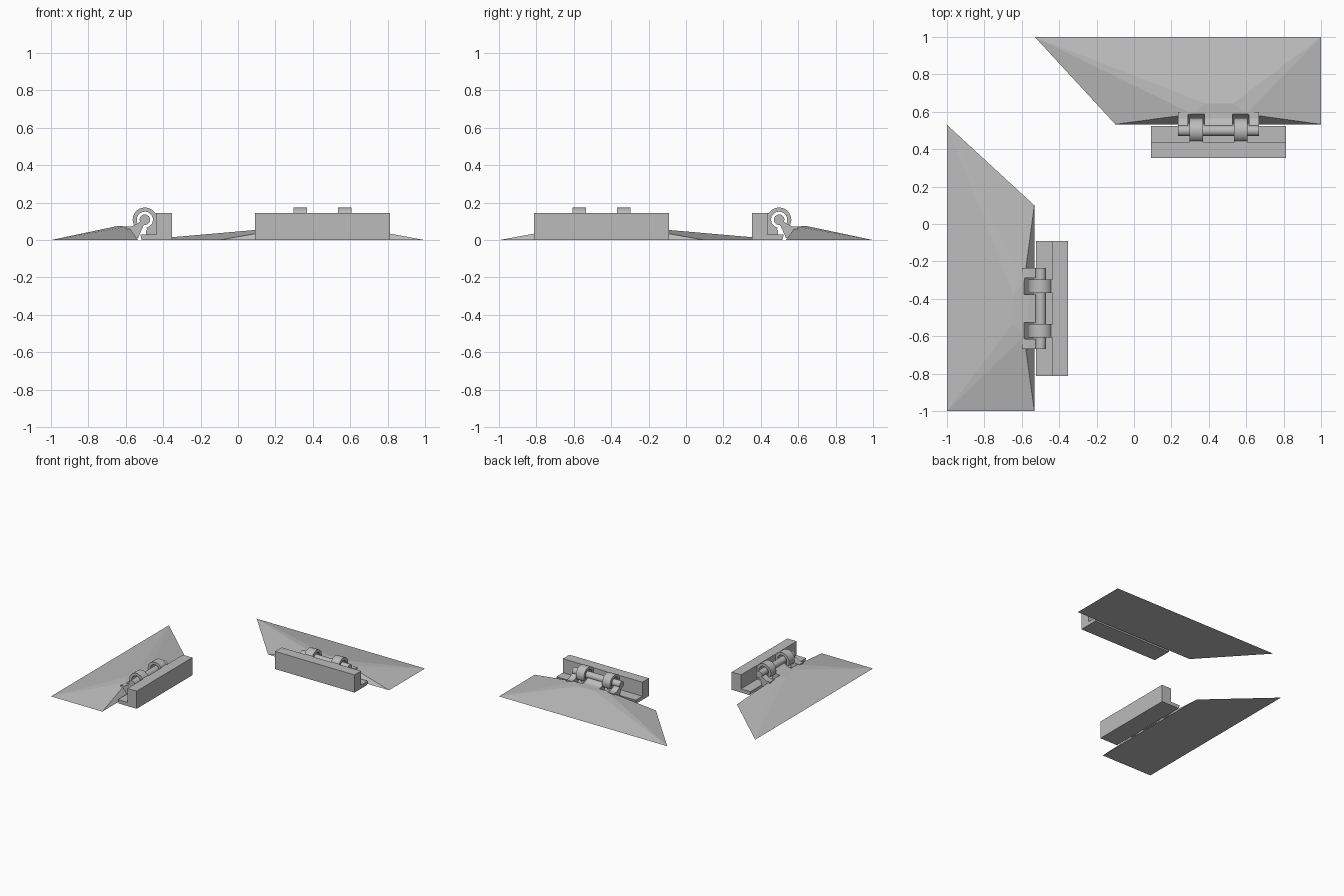
import bpy, bmesh, math
from mathutils import Matrix

if "Cube" in bpy.data.objects:
    bpy.data.objects.remove(bpy.data.objects["Cube"])

grey = bpy.data.materials.new("light grey")
grey.diffuse_color = (0.5, 0.5, 0.5, 1)
grey.use_nodes = True
grey.node_tree.nodes["Principled BSDF"].inputs["Base Color"].default_value = grey.diffuse_color

PV, PZ = 0.498, 0.109               # hinge pin centre (y, z)
KNUCKLES = [(0.297, 0.368), (0.535, 0.608)]
MIRROR = Matrix(((0, -1, 0, 0), (-1, 0, 0, 0), (0, 0, 1, 0), (0, 0, 0, 1)))


def make(name, verts, faces, flip=False, smooth=False):
    me = bpy.data.meshes.new(name)
    me.from_pydata(verts, [], faces)
    if flip:
        me.transform(MIRROR)
    bm = bmesh.new()
    bm.from_mesh(me)
    bmesh.ops.recalc_face_normals(bm, faces=bm.faces)
    bm.to_mesh(me)
    bm.free()
    me.materials.append(grey)
    ob = bpy.data.objects.new(name, me)
    bpy.context.collection.objects.link(ob)
    if smooth:
        bpy.ops.object.select_all(action='DESELECT')
        ob.select_set(True)
        bpy.context.view_layer.objects.active = ob
        bpy.ops.object.shade_smooth_by_angle(angle=math.radians(30))
    return ob


def extrude(name, profile, x0, x1, flip, smooth=False):
    """Sweep a (y, z) profile along x."""
    n = len(profile)
    verts = [(x, y, z) for x in (x0, x1) for y, z in profile]
    faces = [tuple(range(n)), tuple(range(n, 2 * n))]
    faces += [(i, (i + 1) % n, n + (i + 1) % n, n + i) for i in range(n)]
    return make(name, verts, faces, flip, smooth)


def arc(r, a0, a1, n):
    return [(PV + r * math.cos(math.radians(a0 + (a1 - a0) * i / n)),
             PZ + r * math.sin(math.radians(a0 + (a1 - a0) * i / n))) for i in range(n + 1)]


for side, flip in (("back", False), ("left", True)):
    # tapered wedge plate with a small flat crown
    wedge = make(side + "_wedge_plate",
                 [(-0.53, 1, 0), (1, 1, 0), (1, 0.533, 0), (-0.10, 0.533, 0),
                  (0.38, 0.645, 0.075), (0.53, 0.645, 0.075),
                  (0.60, 0.588, 0.073), (0.31, 0.588, 0.073)],
                 [(0, 1, 2, 3), (0, 1, 5, 4), (1, 2, 6), (1, 6, 5),
                  (2, 3, 7, 6), (3, 0, 7), (0, 4, 7), (4, 5, 6, 7)], flip)
    # round clearance notches for the knuckles
    for i, (a, b) in enumerate(KNUCKLES):
        cutter = extrude(side + "_notch_cutter", arc(0.075, 0, 345, 23), a - 0.008, b + 0.008, flip)
        cutter.hide_render = True
        cutter.hide_viewport = True
        m = wedge.modifiers.new("notch", 'BOOLEAN')
        m.operation, m.solver, m.object = 'DIFFERENCE', 'EXACT', cutter

    # clip block with low ledge
    extrude(side + "_clip_block",
            [(0.352, 0), (0.515, 0), (0.523, 0.03), (0.437, 0.03), (0.437, 0.145), (0.352, 0.145)],
            0.09, 0.813, flip)

    # open knuckles and their square backing
    for a, b in KNUCKLES:
        ring = arc(0.065, -30, 258, 32) + arc(0.043, 258, -30, 32)
        extrude(side + "_knuckle", ring, a, b, flip, True)
        backing = arc(0.055, 140, 262, 12) + [(0.492, 0.029), (0.434, 0.029), (0.434, 0.144)]
        extrude(side + "_knuckle_backing", backing, a, b, flip)

    # hinge pin
    extrude(side + "_hinge_pin", arc(0.028, 0, 345, 23), 0.235, 0.668, flip, True)

    # arms joining the pin to the wedge
    arm = [(0.60, 0.073), (0.565, 0.074), (0.522, 0.098), (0.49, 0.085),
           (0.505, 0.078), (0.535, 0.01), (0.60, 0.01)]
    for a, b in ((0.235, 0.289), (0.376, 0.527), (0.616, 0.668)):
        extrude(side + "_pin_arm", arm, a, b, flip)
